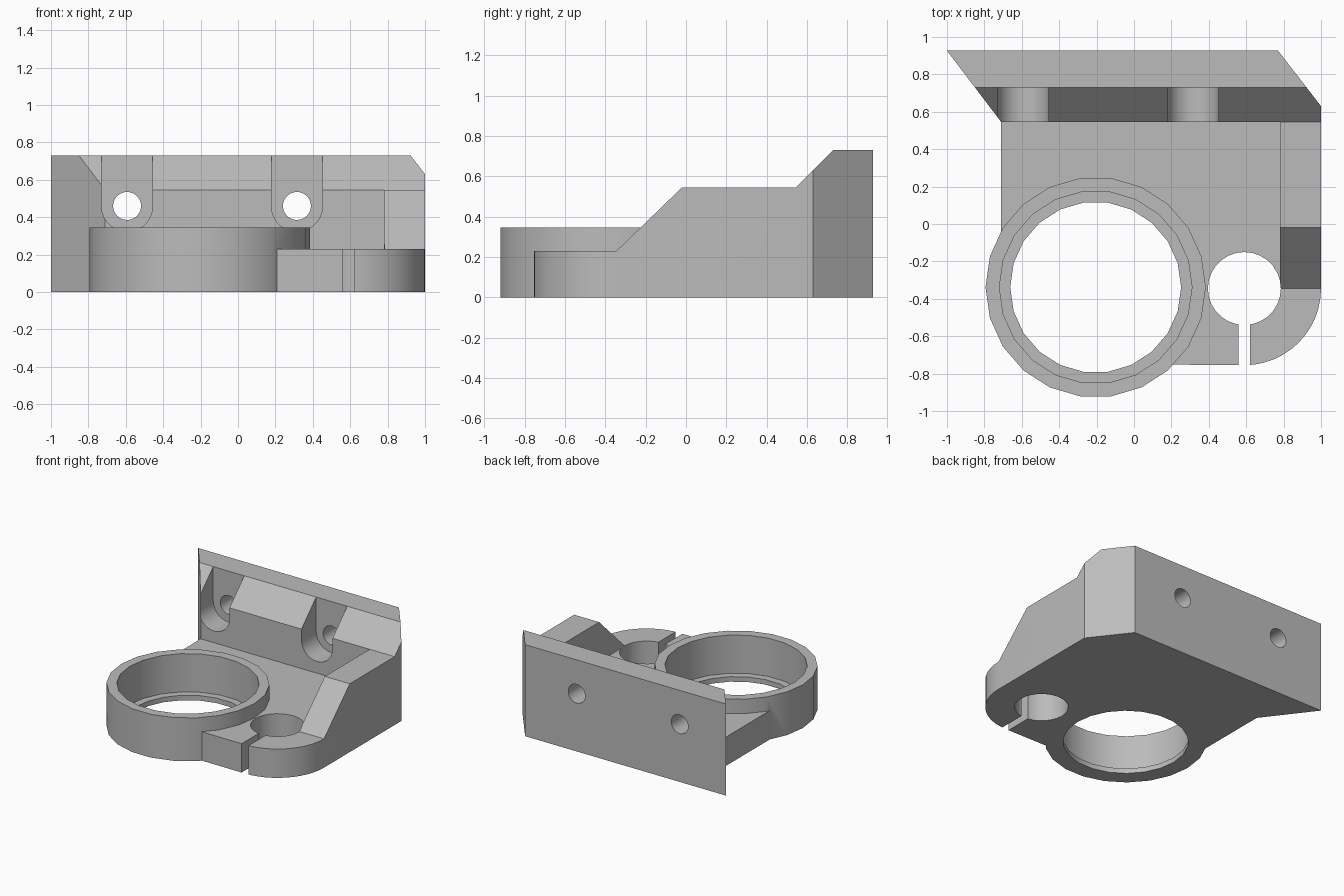
import bpy, bmesh, math

if "Cube" in bpy.data.objects:
    bpy.data.objects.remove(bpy.data.objects["Cube"], do_unlink=True)

grey = bpy.data.materials.new("plain_grey")
grey.use_nodes = True
COLOUR = (0.5, 0.5, 0.5, 1)
grey.diffuse_color = COLOUR
grey.node_tree.nodes["Principled BSDF"].inputs["Base Color"].default_value = COLOUR


def arc(cx, cy, r, start=0, end=360, steps=24):
    """Points on an arc; a full circle leaves out the repeated end point."""
    count = steps if end - start == 360 else steps + 1
    angles = [math.radians(start + (end - start) * i / steps) for i in range(count)]
    return [(cx + r * math.cos(a), cy + r * math.sin(a)) for a in angles]


def prism(name, outline, axis, low, high):
    """Extrude a flat outline along the x, y or z axis."""
    place = {"x": lambda u, v, d: (d, u, v),
             "y": lambda u, v, d: (u, d, v),
             "z": lambda u, v, d: (u, v, d)}[axis]
    bm = bmesh.new()
    ends = [[bm.verts.new(place(u, v, d)) for u, v in outline] for d in (low, high)]
    bm.faces.new(ends[0])
    bm.faces.new(ends[1])
    n = len(outline)
    for i in range(n):
        j = (i + 1) % n
        bm.faces.new((ends[0][i], ends[0][j], ends[1][j], ends[1][i]))
    bmesh.ops.recalc_face_normals(bm, faces=bm.faces)
    mesh = bpy.data.meshes.new(name)
    bm.to_mesh(mesh)
    bm.free()
    obj = bpy.data.objects.new(name, mesh)
    bpy.context.scene.collection.objects.link(obj)
    mesh.materials.append(grey)
    return obj


def combine(target, tool, operation):
    """Apply a boolean and discard the tool."""
    mod = target.modifiers.new(operation.lower(), "BOOLEAN")
    mod.operation, mod.solver, mod.object = operation, "EXACT", tool
    tool.hide_render = True
    bpy.context.view_layer.objects.active = target
    bpy.ops.object.modifier_apply(modifier=mod.name)
    bpy.data.objects.remove(tool, do_unlink=True)


RING = (-0.205, -0.338)
ROD = (0.59, -0.345)
FLOOR, SHELF, TOP = 0.23, 0.545, 0.73

# Mounting wall with slanted ends and a chamfered front top edge
bracket = prism("clamp_bracket", [(-1, 0.927), (-0.71, SHELF), (1, SHELF),
                                  (1, 0.63), (0.77, 0.927)], "z", 0, TOP)
combine(bracket, prism("chamfer_cutter", [(0.4, 0.4), (0.9, 0.9), (0.4, 0.9)],
                       "x", -1.2, 1.2), "DIFFERENCE")

# Base plate with one rounded corner around the rod clamp
plate = [(-0.71, 0.6), (-0.71, -0.3), (0, -0.75)]
plate += arc(*ROD, 0.41, -90, 0, 12) + [(1, 0.6)]
combine(bracket, prism("base_plate", plate, "z", 0, FLOOR), "UNION")

# Sloping side rib
rib = [(-0.345, 0.1), (-0.345, FLOOR), (-0.02, SHELF), (0.6, SHELF), (0.6, 0.1)]
combine(bracket, prism("side_rib", rib, "x", 0.78, 1), "UNION")

# Large ring with a seat and a thin bottom lip
combine(bracket, prism("ring", arc(*RING, 0.589, steps=22), "z", 0, 0.345), "UNION")
combine(bracket, prism("seat_cutter", arc(*RING, 0.515, steps=22), "z", 0.04, 1), "DIFFERENCE")
combine(bracket, prism("bore_cutter", arc(*RING, 0.457, steps=22), "z", -1, 1), "DIFFERENCE")

# Rod hole and its clamping slit
combine(bracket, prism("rod_cutter", arc(*ROD, 0.195, steps=28), "z", -1, 1), "DIFFERENCE")
slit = [(0.56, -1), (0.62, -1), (0.62, -0.4), (0.56, -0.4)]
combine(bracket, prism("slit_cutter", slit, "z", -1, 1), "DIFFERENCE")

# Screw holes with open-topped recesses
for x in (-0.593, 0.315):
    recess = arc(x, 0.46, 0.137, 180, 360, 14) + [(x + 0.137, 1), (x - 0.137, 1)]
    combine(bracket, prism("recess_cutter", recess, "y", 0.45, 0.73), "DIFFERENCE")
    combine(bracket, prism("screw_cutter", arc(x, 0.46, 0.075), "y", 0.6, 1.2), "DIFFERENCE")

# Smooth the round walls, keep the edges sharp
bpy.ops.object.select_all(action="DESELECT")
bracket.select_set(True)
bpy.context.view_layer.objects.active = bracket
bpy.ops.object.shade_smooth_by_angle(angle=math.radians(30))
